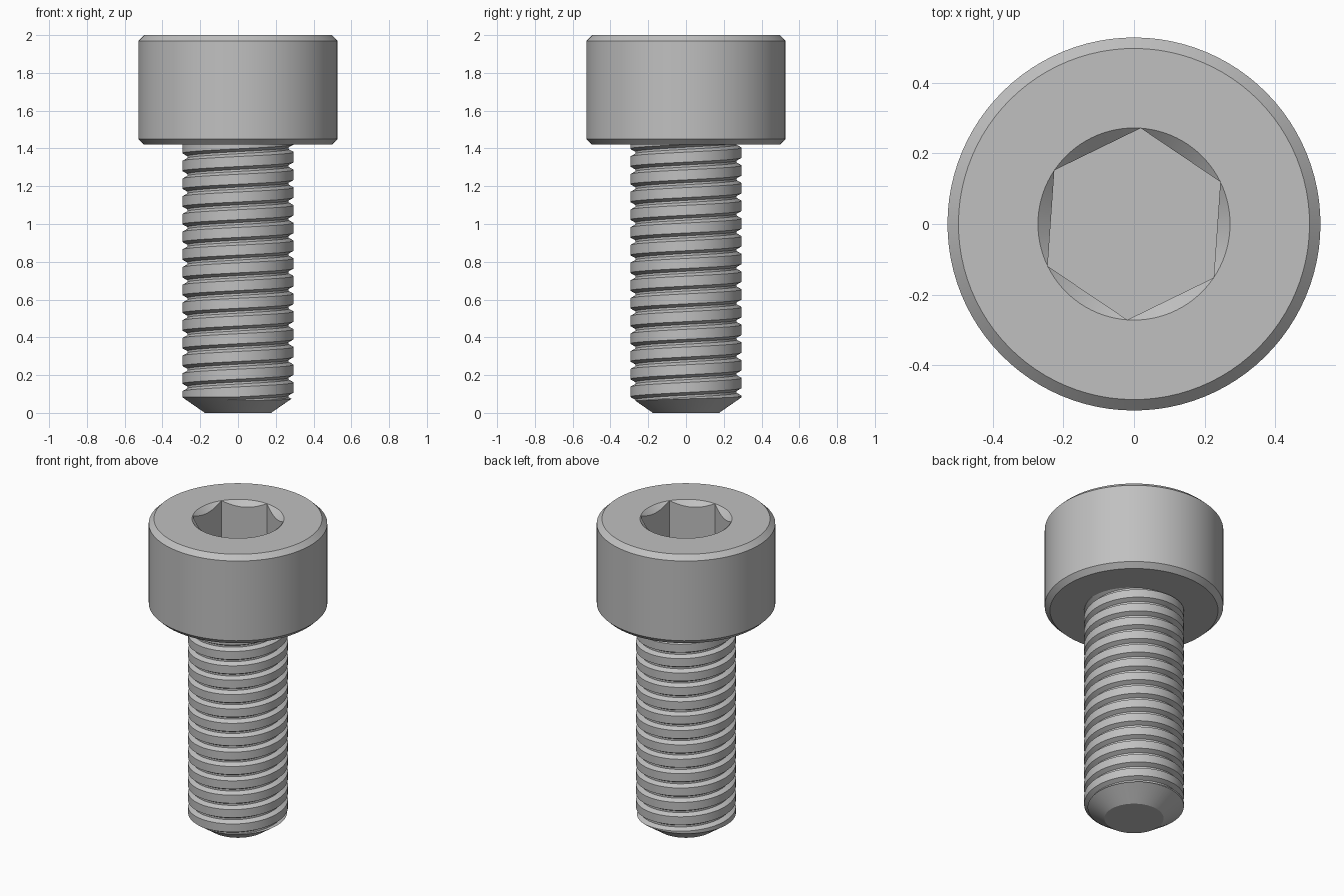
import bpy, bmesh
from math import pi, cos, sin, radians

cube = bpy.data.objects.get("Cube")
if cube:
    bpy.data.objects.remove(cube, do_unlink=True)

SEGMENTS = 96
HEX_TURN = radians(26)
HEAD_BASE = 1.42

steel = bpy.data.materials.new("grey steel")
steel.use_nodes = True
colour = (0.53, 0.53, 0.53, 1)
steel.diffuse_color = colour
steel.node_tree.nodes["Principled BSDF"].inputs["Base Color"].default_value = colour


def finish(name, bm):
    bmesh.ops.recalc_face_normals(bm, faces=bm.faces)
    mesh = bpy.data.meshes.new(name)
    bm.to_mesh(mesh)
    bm.free()
    mesh.materials.append(steel)
    obj = bpy.data.objects.new(name, mesh)
    bpy.context.collection.objects.link(obj)
    return obj


def select_only(obj):
    bpy.ops.object.select_all(action="DESELECT")
    obj.select_set(True)
    bpy.context.view_layer.objects.active = obj


def skin(columns):
    """Join neighbouring columns of points with quads and weld the seam."""
    bm = bmesh.new()
    grid = [[bm.verts.new(p) for p in col] for col in columns]
    for a, b in zip(grid, grid[1:]):
        for i in range(len(a) - 1):
            bm.faces.new((a[i], b[i], b[i + 1], a[i + 1]))
    bmesh.ops.remove_doubles(bm, verts=bm.verts, dist=1e-5)
    return bm


def lathe(name, profile_at):
    """Revolve a profile that may vary with the angle."""
    columns = []
    for i in range(SEGMENTS + 1):
        a = 2 * pi * i / SEGMENTS
        t = a + HEX_TURN
        columns.append([(r * cos(t), r * sin(t), z) for r, z in profile_at(a)])
    return finish(name, skin(columns))


# Head: chamfered cylinder with a countersunk hexagonal socket
def head_profile(a):
    rim = 0.272
    wall = rim * cos(pi / 6) / cos(a % (pi / 3) - pi / 6)
    floor = 1.71
    return [(0.262, HEAD_BASE), (0.497, HEAD_BASE), (0.528, 1.45), (0.528, 1.97),
            (0.497, 2), (rim, 2), (wall, 2 - 0.9 * (rim - wall)),
            (wall, floor), (0, floor)]


head = lathe("socket_head", head_profile)

# Threaded shank: right-handed helix with trapezoid grooves
PITCH, CREST, ROOT = 0.0938, 0.295, 0.268
GROOVE_AT_ZERO = 1.401 - 17 * PITCH
groove = [(-0.0055, ROOT), (0.0055, ROOT), (0.0205, CREST), (PITCH - 0.0205, CREST)]
columns = []
for i in range(SEGMENTS + 1):
    t = 2 * pi * i / SEGMENTS
    lift = GROOVE_AT_ZERO + PITCH * i / SEGMENTS
    columns.append([(r * cos(t), r * sin(t), lift + k * PITCH + dz)
                    for k in range(20) for dz, r in groove])
bm = skin(columns)
for z, up in ((-0.05, -1), (1.47, 1)):
    bmesh.ops.bisect_plane(bm, geom=bm.verts[:] + bm.edges[:] + bm.faces[:],
                           plane_co=(0, 0, z), plane_no=(0, 0, up), clear_outer=True)
bmesh.ops.holes_fill(bm, edges=[e for e in bm.edges if e.is_boundary], sides=0)
shank = finish("threaded_shank", bm)

# Trim the shank to length and give it a conical tip
envelope = lathe("tip_cutter", lambda a: [(0, 0), (0.175, 0), (0.35, 0.121),
                                          (0.35, HEAD_BASE), (0, HEAD_BASE)])
envelope.hide_render = True
trim = shank.modifiers.new("trim", "BOOLEAN")
trim.operation = "INTERSECT"
trim.solver = "EXACT"
trim.object = envelope
select_only(shank)
bpy.ops.object.modifier_apply(modifier=trim.name)
bpy.data.objects.remove(envelope, do_unlink=True)

for part in (head, shank):
    select_only(part)
    bpy.ops.object.shade_smooth_by_angle(angle=radians(25))
